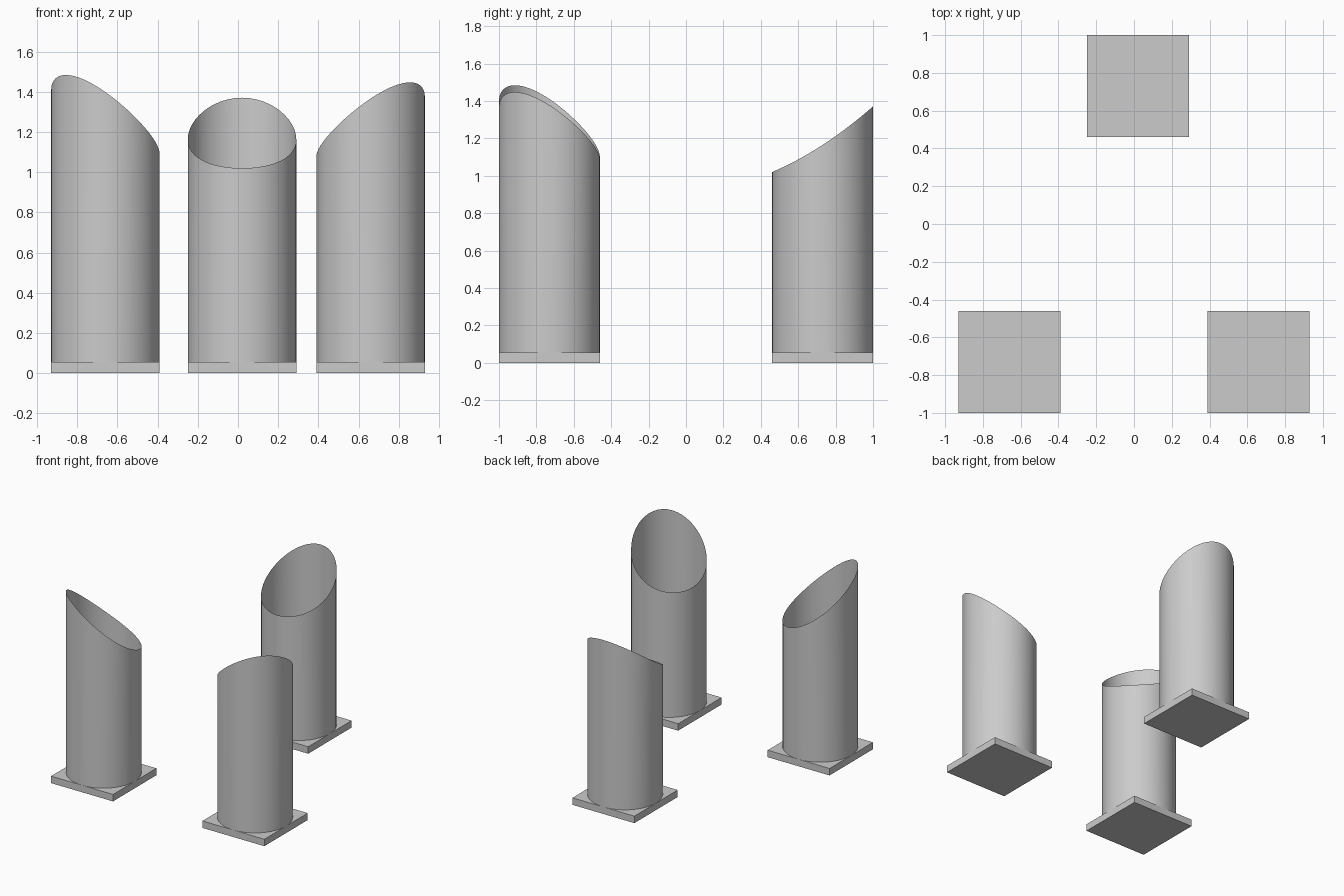
import bpy, bmesh, math
from mathutils import Vector

cube = bpy.data.objects.get("Cube")
if cube:
    bpy.data.objects.remove(cube, do_unlink=True)

RADIUS, PLATE, SEGMENTS = 0.27, 0.055, 48

grey = bpy.data.materials.new("plain grey")
grey.use_nodes = True
grey.diffuse_color = (0.6, 0.6, 0.6, 1)
grey.node_tree.nodes["Principled BSDF"].inputs["Base Color"].default_value = grey.diffuse_color


def finish(name, bm, location):
    mesh = bpy.data.meshes.new(name)
    bm.to_mesh(mesh)
    bm.free()
    mesh.materials.append(grey)
    obj = bpy.data.objects.new(name, mesh)
    obj.location = location
    bpy.context.collection.objects.link(obj)
    return obj


def base_plate(name, x, y):
    bm = bmesh.new()
    bmesh.ops.create_cube(bm, size=1)
    bmesh.ops.scale(bm, vec=(2 * RADIUS, 2 * RADIUS, PLATE), verts=bm.verts)
    finish(name, bm, (x, y, PLATE / 2))


def slanted_tube(name, x, y, direction, height, slope, curve):
    """Open thin tube whose rim rises along a direction with a slight dish."""
    direction = Vector(direction).normalized()
    bm = bmesh.new()
    bottom, rim = [], []
    for i in range(SEGMENTS):
        a = 2 * math.pi * i / SEGMENTS
        p = Vector((math.cos(a), math.sin(a))) * RADIUS
        d = p.dot(direction)
        bottom.append(bm.verts.new((p.x, p.y, PLATE)))
        rim.append(bm.verts.new((p.x, p.y, height + slope * d + curve * d * d)))
    for i in range(SEGMENTS):
        j = (i + 1) % SEGMENTS
        face = bm.faces.new((bottom[i], bottom[j], rim[j], rim[i]))
        face.smooth = True
    finish(name, bm, (x, y, 0))


# Three tubes on square plates, each rising outward
columns = [
    ("back", 0.02, 0.73, (0, 1), 1.165, 0.65),
    ("front_right", -0.66, -0.73, (-1, -0.94), 1.235, 0.81),
    ("front_left", 0.66, -0.73, (1, -0.94), 1.212, 0.76),
]
for label, x, y, direction, height, slope in columns:
    base_plate(label + "_base_plate", x, y)
    slanted_tube(label + "_tube", x, y, direction, height, slope, 0.42)
